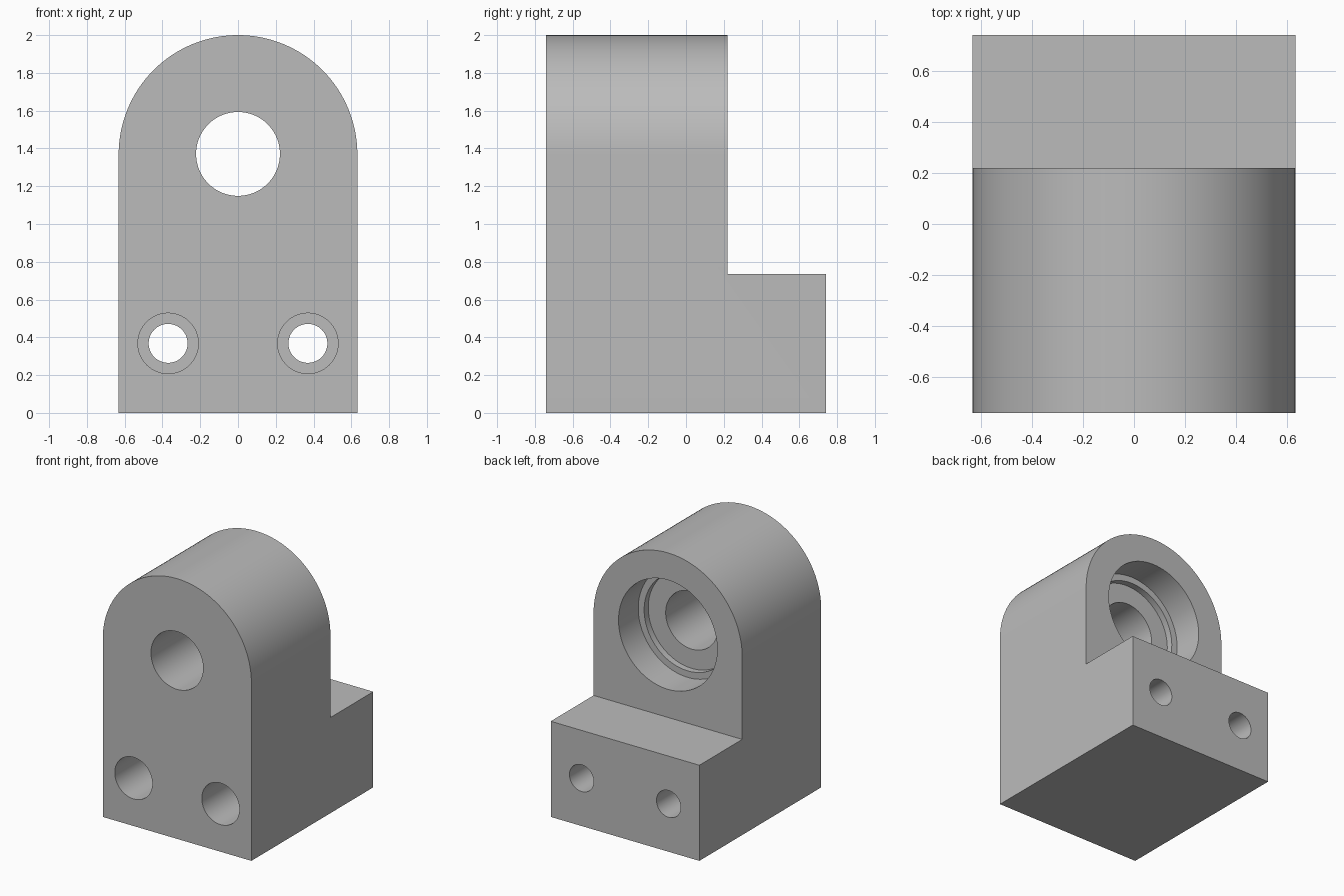
import bpy, bmesh, math
from mathutils import Matrix, Vector

if "Cube" in bpy.data.objects:
    bpy.data.objects.remove(bpy.data.objects["Cube"], do_unlink=True)

HALF_W = 0.632
FRONT, STEP, BACK = -0.74, 0.22, 0.74
BORE_Z = 2 - HALF_W
LEDGE_Z = 0.735

grey = bpy.data.materials.new("machined grey")
grey.use_nodes = True
grey.diffuse_color = (0.5, 0.5, 0.5, 1)
grey.node_tree.nodes["Principled BSDF"].inputs["Base Color"].default_value = (0.5, 0.5, 0.5, 1)


def make_object(name, bm):
    bmesh.ops.recalc_face_normals(bm, faces=bm.faces)
    mesh = bpy.data.meshes.new(name)
    bm.to_mesh(mesh)
    bm.free()
    mesh.materials.append(grey)
    obj = bpy.data.objects.new(name, mesh)
    bpy.context.collection.objects.link(obj)
    return obj


def lathe_cutter(name, profile, x, z, segments=96):
    """Solid turned about an axis parallel to y; profile is (radius, y)."""
    bm = bmesh.new()
    points = [(0, profile[0][1])] + profile + [(0, profile[-1][1])]
    verts = [bm.verts.new((x + r, y, z)) for r, y in points]
    edges = [bm.edges.new(pair) for pair in zip(verts, verts[1:])]
    bmesh.ops.spin(bm, geom=verts + edges, cent=(x, 0, z), axis=(0, 1, 0),
                   angle=math.tau, steps=segments, use_duplicate=False)
    bmesh.ops.remove_doubles(bm, verts=bm.verts, dist=1e-4)
    return make_object(name, bm)


def cut(target, cutter):
    cutter.hide_render = True
    mod = target.modifiers.new(cutter.name, "BOOLEAN")
    mod.operation = "DIFFERENCE"
    mod.solver = "EXACT"
    mod.object = cutter
    bpy.context.view_layer.objects.active = target
    bpy.ops.object.modifier_apply(modifier=mod.name)
    bpy.data.objects.remove(cutter, do_unlink=True)


# Round-topped block, full depth
bm = bmesh.new()
arc = [(HALF_W * math.cos(math.pi * i / 64), BORE_Z + HALF_W * math.sin(math.pi * i / 64))
       for i in range(65)]
outline = [(-HALF_W, 0), (HALF_W, 0)] + arc
face = bm.faces.new([bm.verts.new((x, FRONT, z)) for x, z in outline])
extruded = bmesh.ops.extrude_face_region(bm, geom=[face], use_keep_orig=True)["geom"]
bmesh.ops.translate(bm, vec=(0, BACK - FRONT, 0),
                    verts=[v for v in extruded if isinstance(v, bmesh.types.BMVert)])
block = make_object("bearing_block", bm)

# Notch that leaves the low rear ledge
bm = bmesh.new()
bmesh.ops.create_cube(bm, size=2, matrix=Matrix.Translation(
    Vector((0, STEP + 1, LEDGE_Z + 1))))
cut(block, make_object("ledge_notch", bm))

# Stepped bearing bore: shaft hole, shoulder recess, wide seat
cut(block, lathe_cutter("bearing_bore", [
    (0.222, FRONT - 0.1), (0.222, STEP - 0.29),
    (0.37, STEP - 0.29), (0.37, STEP - 0.24),
    (0.42, STEP - 0.24), (0.42, STEP + 0.1)], 0, BORE_Z + 0.003))

# Pair of counterbored bolt holes
for side in (-1, 1):
    cut(block, lathe_cutter("bolt_hole", [
        (0.16, FRONT - 0.1), (0.16, FRONT + 0.85),
        (0.103, FRONT + 0.85), (0.103, BACK + 0.1)], side * 0.37, 0.368, 64))

# Smooth curved walls, crisp rims
bpy.ops.object.select_all(action="DESELECT")
block.select_set(True)
bpy.context.view_layer.objects.active = block
bpy.ops.object.shade_smooth_by_angle(angle=math.radians(30))
